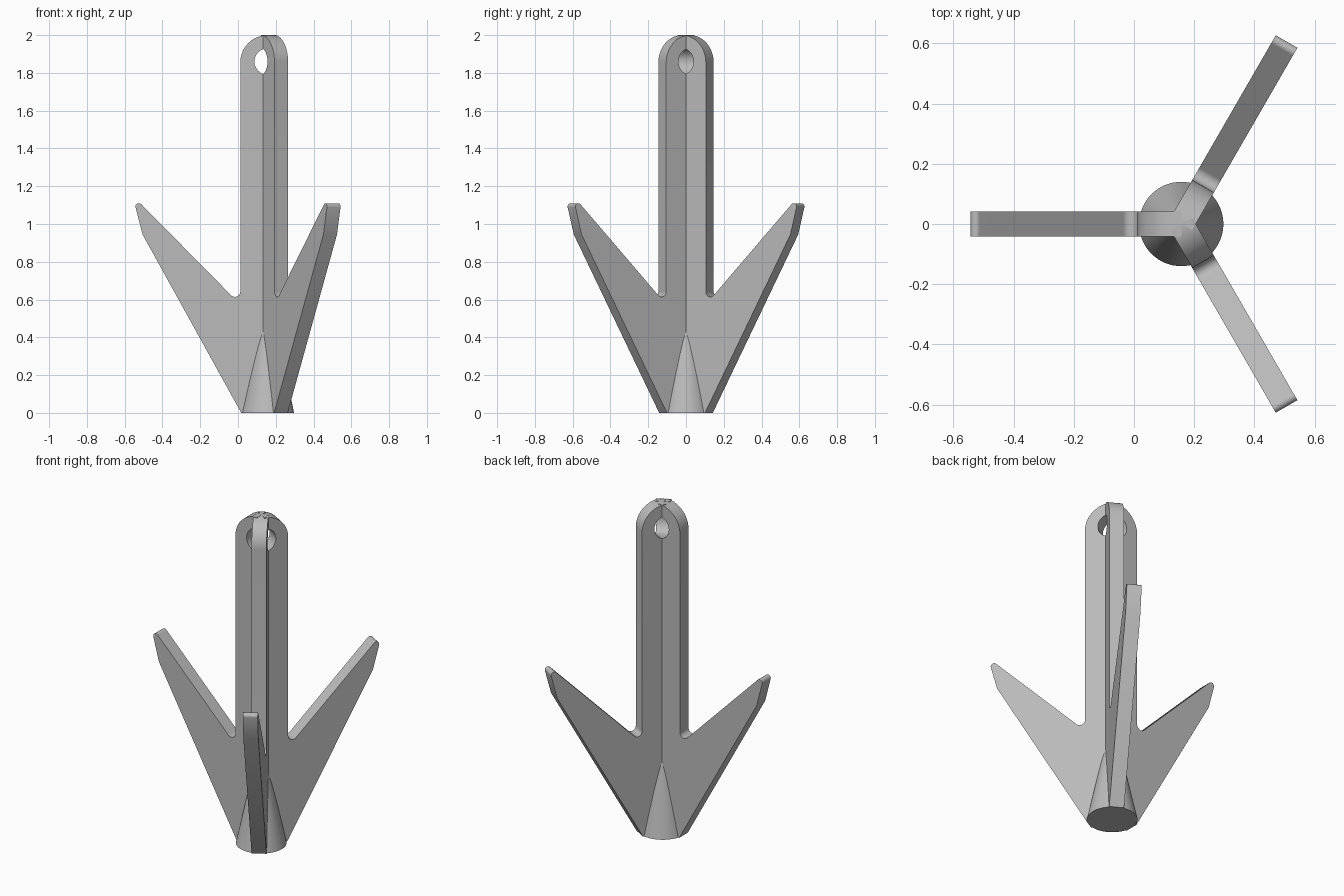
import bpy, bmesh
from math import sin, cos, radians
from mathutils import Matrix

CENTRE_X = 0.157     # shank axis
THICK = 0.083        # plate thickness

cube = bpy.data.objects.get("Cube")
if cube:
    bpy.data.objects.remove(cube, do_unlink=True)

steel = bpy.data.materials.new("grey steel")
steel.use_nodes = True
grey = (0.5, 0.5, 0.5, 1.0)
steel.diffuse_color = grey
steel.node_tree.nodes["Principled BSDF"].inputs["Base Color"].default_value = grey


def arc(r, z, radius, start, end, steps):
    """Points along an arc in the plate's own plane."""
    angles = [radians(start + (end - start) * i / steps) for i in range(steps + 1)]
    return [(r + radius * cos(a), z + radius * sin(a)) for a in angles]


def make_object(name, bm):
    bmesh.ops.recalc_face_normals(bm, faces=bm.faces)
    mesh = bpy.data.meshes.new(name)
    bm.to_mesh(mesh)
    bm.free()
    mesh.materials.append(steel)
    obj = bpy.data.objects.new(name, mesh)
    bpy.context.collection.objects.link(obj)
    return obj


def make_plate(name, angle):
    """One third of the shank with its fluke and half of the eye."""
    outline = [(0, 0), (0.14, 0), (0.662, 0.944)]
    outline += arc(0.682, 1.092, 0.018, -10, 135, 8)      # fluke tip
    outline += arc(0.173, 0.642, 0.028, 315, 180, 10)     # fillet at the shank
    outline += arc(0, 1.855, 0.145, 0, 90, 16)            # rounded head
    outline += arc(0, 1.86, 0.07, 90, -90, 24)            # eye
    bm = bmesh.new()
    face = bm.faces.new([bm.verts.new((r, -THICK / 2, z)) for r, z in outline])
    new = bmesh.ops.extrude_face_region(bm, geom=[face])["geom"]
    moved = [v for v in new if isinstance(v, bmesh.types.BMVert)]
    bmesh.ops.translate(bm, verts=moved, vec=(0, THICK, 0))
    bm.transform(Matrix.Translation((CENTRE_X, 0, 0)) @ Matrix.Rotation(radians(angle), 4, "Z"))
    return make_object(name, bm)


# Three plates around the axis
anchor = make_plate("grapnel_anchor", 180)
parts = [make_plate("left_fluke", 60), make_plate("back_fluke", -60)]

# Conical crown at the foot
bm = bmesh.new()
bmesh.ops.create_cone(bm, cap_ends=True, segments=64, radius1=0.14, radius2=0.03, depth=0.514,
                      matrix=Matrix.Translation((CENTRE_X, 0, 0.257)))
parts.append(make_object("crown_cone", bm))

# Weld everything into one solid
bpy.context.view_layer.objects.active = anchor
for part in parts:
    weld = anchor.modifiers.new("weld", "BOOLEAN")
    weld.operation = "UNION"
    weld.solver = "EXACT"
    weld.object = part
    bpy.ops.object.modifier_apply(modifier=weld.name)
    bpy.data.objects.remove(part, do_unlink=True)

bpy.ops.object.select_all(action="DESELECT")
anchor.select_set(True)
bpy.ops.object.shade_smooth_by_angle(angle=radians(25))
